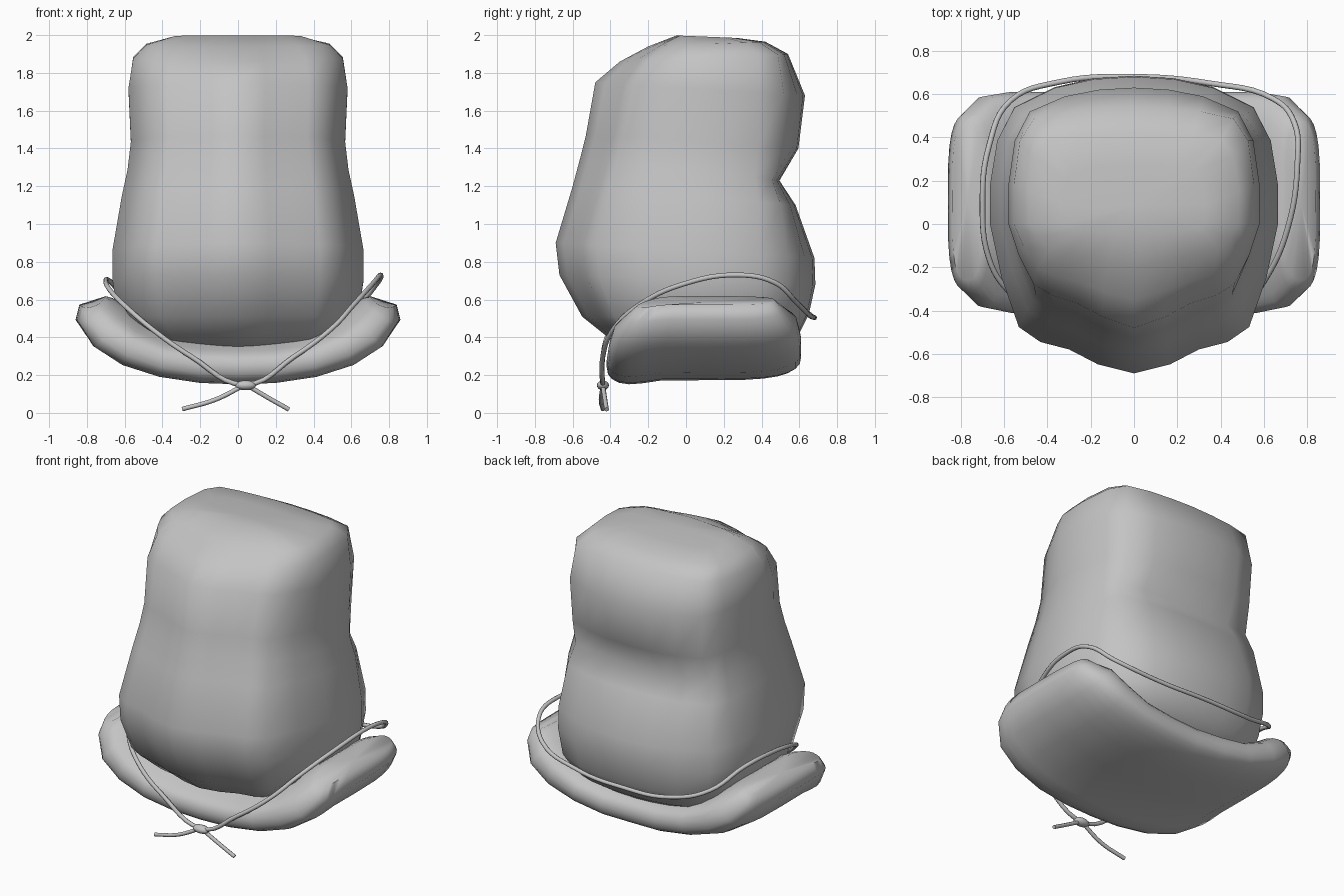
import bpy, bmesh, math
from mathutils import Vector

if "Cube" in bpy.data.objects:
    bpy.data.objects.remove(bpy.data.objects["Cube"])

grey = bpy.data.materials.new("plain_grey")
grey.diffuse_color = (0.55, 0.55, 0.55, 1)
grey.use_nodes = True
grey.node_tree.nodes["Principled BSDF"].inputs["Base Color"].default_value = grey.diffuse_color


def loft(name, rings, angle):
    """Skin a list of closed rings and cap both ends."""
    bm = bmesh.new()
    rows = [[bm.verts.new(p) for p in r] for r in rings]
    n = len(rows[0])
    for a, b in zip(rows, rows[1:]):
        for i in range(n):
            j = (i + 1) % n
            bm.faces.new((a[i], a[j], b[j], b[i]))
    for r in (rows[0], rows[-1]):
        c = bm.verts.new(sum((v.co for v in r), Vector()) / n)
        for i in range(n):
            bm.faces.new((r[i], r[(i + 1) % n], c))
    bmesh.ops.recalc_face_normals(bm, faces=bm.faces)
    me = bpy.data.meshes.new(name)
    bm.to_mesh(me)
    bm.free()
    me.materials.append(grey)
    ob = bpy.data.objects.new(name, me)
    bpy.context.collection.objects.link(ob)
    smooth(ob, angle)
    return ob


def smooth(ob, angle):
    bpy.ops.object.select_all(action='DESELECT')
    ob.select_set(True)
    bpy.context.view_layer.objects.active = ob
    bpy.ops.object.shade_smooth_by_angle(angle=math.radians(angle))


def cord(name, points, radius, cyclic=False):
    cu = bpy.data.curves.new(name, 'CURVE')
    cu.dimensions = '3D'
    cu.bevel_depth = radius
    cu.bevel_resolution = 2
    cu.resolution_u = 6
    cu.use_fill_caps = True
    sp = cu.splines.new('BEZIER')
    sp.bezier_points.add(len(points) - 1)
    for bp, p in zip(sp.bezier_points, points):
        bp.co = p
        bp.handle_left_type = bp.handle_right_type = 'AUTO'
    sp.use_cyclic_u = cyclic
    cu.materials.append(grey)
    ob = bpy.data.objects.new(name, cu)
    bpy.context.collection.objects.link(ob)
    bpy.ops.object.select_all(action='DESELECT')
    ob.select_set(True)
    bpy.context.view_layer.objects.active = ob
    bpy.ops.object.convert(target='MESH')
    smooth(bpy.context.object, 60)


# Sack body: half cross-section from front centre to back centre
half = [(0, -1), (.25, -.94), (.45, -.84), (.65, -.79), (.8, -.69), (.92, -.36), (1, 0),
        (1, .35), (.95, .74), (.83, .92), (.55, .97), (.28, .99), (0, 1)]
section = half + [(-x, y) for x, y in half[-2:0:-1]]
# half width, front y, front z, back y, back z
levels = [(.30, -.25, .33, .45, .32), (.52, -.40, .39, .60, .42),
          (.635, -.55, .51, .65, .52), (.665, -.67, .73, .685, .68),
          (.665, -.69, .90, .68, .82), (.615, -.60, 1.20, .58, 1.10),
          (.585, -.56, 1.35, .495, 1.23), (.567, -.53, 1.47, .595, 1.40),
          (.58, -.48, 1.75, .63, 1.68), (.555, -.35, 1.86, .54, 1.90),
          (.485, -.20, 1.94, .42, 1.965), (.33, -.05, 1.998, .27, 1.985)]
body = []
for w, yf, zf, yb, zb in levels:
    ring = []
    taper = .2 * min(max((zf - 1.0) / .7, 0), 1)
    for x, y in section:
        if y < 0:
            py = -y * yf * (1 - taper * abs(x))
        else:
            # the back bulges only between its corners
            base = min(yb, .52)
            py = y * base + (yb - base) * max(0, 1 - abs(x) ** 2.5) * (y > .8)
        t = (py - yf) / (yb - yf)
        ring.append((x * w, py, zf + (zb - zf) * t))
    body.append(ring)
loft("sack_body", body, 80)

# Curved cushion under the sack: lower x, z, upper x, z, front y, back y
arc = [(0, .145, 0, .385, -.42, .60), (.2, .152, .19, .39, -.42, .61),
       (.42, .185, .37, .415, -.42, .61), (.62, .245, .52, .485, -.41, .61),
       (.775, .34, .61, .55, -.385, .59), (.86, .465, .665, .58, -.31, .51),
       (.84, .545, .70, .59, -.26, .47)]
arc = [(-a[0], a[1], -a[2]) + a[3:] for a in arc[:0:-1]] + arc
cushion = []
for xl, zl, xu, zu, yf, yb in arc:
    mid = Vector(((xl + xu) / 2, 0, (zl + zu) / 2))
    up = Vector(((xu - xl) / 2, 0, (zu - zl) / 2))
    ring = []
    for k in range(28):
        a = 2 * math.pi * k / 28
        c, s = math.cos(a), math.sin(a)
        y = (yf + yb) / 2 + (yb - yf) / 2 * math.copysign(abs(c) ** .55, c)
        # the front edge droops a little
        u = min(max((y + .38) / .3, 0), 1)
        lift = -.022 + .05 * u * u * (3 - 2 * u)
        ring.append(mid + Vector((0, y, lift)) + up * math.copysign(abs(s) ** .75, s))
    cushion.append(ring)
loft("cushion", cushion, 75)

# Tie cord looped around the sack
cord("tie_cord", [(.04, -.44, .15), (.30, -.44, .30), (.50, -.38, .45), (.61, -.25, .57),
                  (.71, -.02, .68), (.755, .28, .73), (.74, .47, .69), (.64, .58, .59),
                  (.35, .65, .52), (0, .68, .505), (-.35, .655, .52), (-.57, .57, .59),
                  (-.67, .36, .69), (-.70, .10, .70), (-.67, -.16, .64), (-.58, -.31, .55),
                  (-.45, -.40, .44), (-.25, -.44, .30)], .013, True)
cord("cord_tail_left", [(.03, -.44, .145), (-.12, -.45, .07), (-.295, -.44, .02)], .012)
cord("cord_tail_right", [(.05, -.44, .145), (.16, -.43, .08), (.27, -.42, .018)], .012)

# Knot
bpy.ops.mesh.primitive_uv_sphere_add(segments=16, ring_count=8, location=(.04, -.44, .146))
knot = bpy.context.object
knot.name = "cord_knot"
knot.scale = (.056, .032, .026)
knot.data.materials.append(grey)
smooth(knot, 60)
